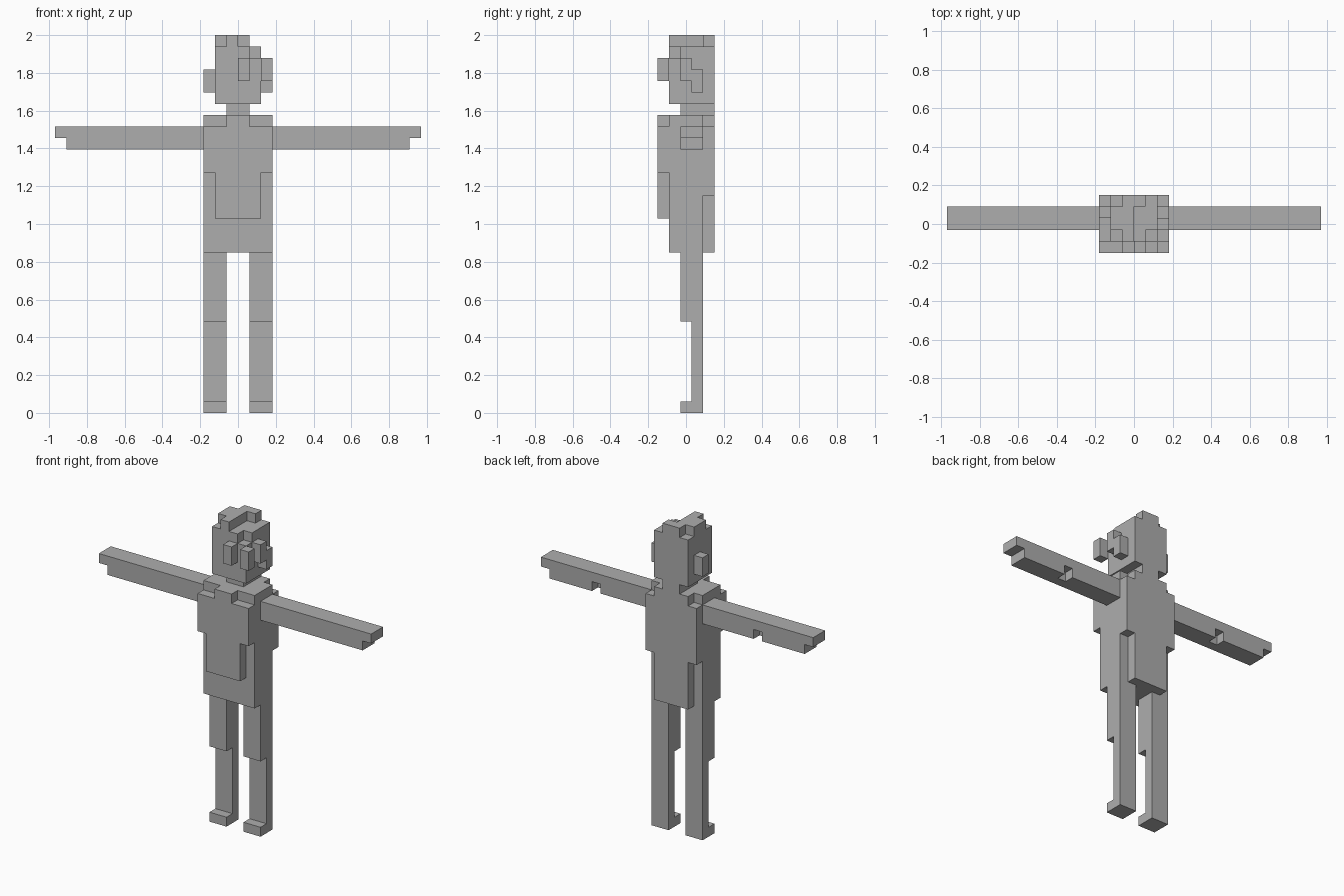
import bpy, bmesh, math
from mathutils import Vector

if "Cube" in bpy.data.objects:
    bpy.data.objects.remove(bpy.data.objects["Cube"])

U = 2 / 33  # block size; x is counted from the middle, y from the front, z from the floor

grey = bpy.data.materials.new("plain grey")
grey.diffuse_color = (0.42, 0.42, 0.42, 1)
grey.use_nodes = True
grey.node_tree.nodes["Principled BSDF"].inputs["Base Color"].default_value = grey.diffuse_color


def cells(add, cut=()):
    """Unit blocks filled by (x0, x1, y0, y1, z0, z1) boxes, less the cut boxes."""
    def fill(boxes):
        return {(x, y, z) for a, b, c, d, e, f in boxes
                for x in range(a, b) for y in range(c, d) for z in range(e, f)}
    return fill(add) - fill(cut)


def mirror(blocks):
    return {(-1 - x, y, z) for x, y, z in blocks}


parts = {}

# Legs: thigh, set-back shin, foot
leg = cells([(1, 3, 2, 4, 8, 14), (1, 3, 3, 4, 1, 8), (1, 3, 2, 4, 0, 1)])
parts["right_leg"], parts["left_leg"] = leg, mirror(leg)

# Arms: long bar with a stepped hand and an elbow notch underneath
arm = cells([(3, 16, 2, 4, 23, 25)], [(15, 16, 2, 4, 23, 24), (9, 10, 3, 4, 23, 24)])
parts["right_arm"], parts["left_arm"] = arm, mirror(arm)

# Torso: core, chest, belly panel, upper back, lower back panel
parts["torso"] = cells(
    [(-3, 3, 1, 4, 14, 26), (-3, 3, 0, 1, 21, 25), (-1, 1, 0, 1, 25, 26),
     (-2, 2, 0, 1, 17, 21), (-3, 3, 4, 5, 19, 25), (-2, 2, 4, 5, 25, 26),
     (-2, 2, 4, 5, 14, 19)])
parts["neck"] = cells([(-1, 1, 2, 5, 26, 27)])

# Head with a missing front corner, and the hair tuft on top
parts["head"] = cells([(-2, 2, 1, 5, 27, 32)], [(1, 2, 1, 2, 31, 32)])
parts["hair_top"] = cells([(-1, 1, 4, 5, 32, 33), (-2, 0, 2, 4, 32, 33), (-1, 0, 1, 2, 32, 33)])

# Ears and the locks around the face
ear = cells([(2, 3, 3, 4, 28, 30)])
parts["right_ear"], parts["left_ear"] = ear, mirror(ear)
parts["front_lock"] = cells([(0, 1, 0, 1, 29, 31)])
parts["corner_lock"] = cells([(2, 3, 0, 1, 29, 31)])
parts["side_lock"] = cells([(2, 3, 2, 3, 29, 31)])

solid = set().union(*parts.values())


def build(name, blocks):
    """Skin the outer sides of the blocks and merge flat areas."""
    bm = bmesh.new()
    for c in blocks:
        for axis in range(3):
            for s in (-1, 1):
                n = list(c)
                n[axis] += s
                if tuple(n) in solid:
                    continue
                u, v = (axis + 1) % 3, (axis + 2) % 3
                loop = []
                for du, dv in ((0, 0), (1, 0), (1, 1), (0, 1))[::s]:
                    p = Vector(c)
                    p[axis] += (s + 1) // 2
                    p[u] += du
                    p[v] += dv
                    loop.append(bm.verts.new(((p.x) * U, (p.y - 2.5) * U, p.z * U)))
                bm.faces.new(loop)
    bmesh.ops.remove_doubles(bm, verts=bm.verts, dist=1e-4)
    bmesh.ops.dissolve_limit(bm, angle_limit=math.radians(1), verts=bm.verts, edges=bm.edges)
    me = bpy.data.meshes.new(name)
    bm.to_mesh(me)
    bm.free()
    me.materials.append(grey)
    bpy.context.collection.objects.link(bpy.data.objects.new(name, me))


for part_name, part_blocks in parts.items():
    build(part_name, part_blocks)
